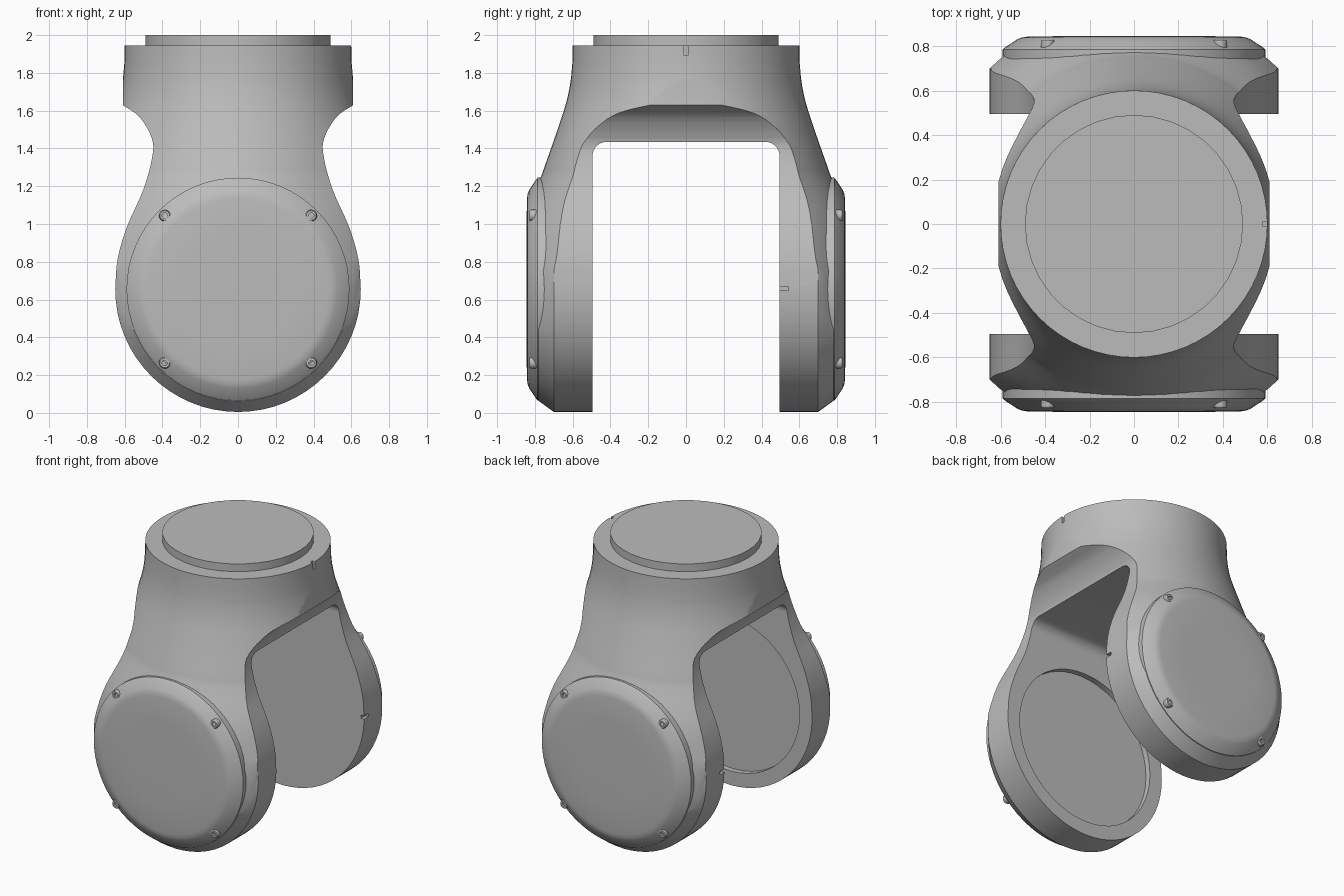
import bpy, bmesh, math
from mathutils import Matrix, Vector

if "Cube" in bpy.data.objects:
    bpy.data.objects.remove(bpy.data.objects["Cube"])

GREY = (0.5, 0.5, 0.5, 1)
mat = bpy.data.materials.new("plain grey")
mat.use_nodes = True
mat.diffuse_color = GREY
mat.node_tree.nodes["Principled BSDF"].inputs["Base Color"].default_value = GREY

HUB_Z, HUB_R = 0.655, 0.65


def make(name, bm):
    bmesh.ops.remove_doubles(bm, verts=bm.verts, dist=1e-5)
    bmesh.ops.recalc_face_normals(bm, faces=bm.faces)
    mesh = bpy.data.meshes.new(name)
    bm.to_mesh(mesh)
    bm.free()
    mesh.materials.append(mat)
    ob = bpy.data.objects.new(name, mesh)
    bpy.context.collection.objects.link(ob)
    return ob


def smooth(ob, angle=30):
    bpy.ops.object.select_all(action='DESELECT')
    ob.select_set(True)
    bpy.context.view_layer.objects.active = ob
    bpy.ops.object.shade_smooth_by_angle(angle=math.radians(angle))


def loft(name, rings):
    """Skin a list of closed rings and cap both ends."""
    bm = bmesh.new()
    loops = [[bm.verts.new(p) for p in ring] for ring in rings]
    n = len(loops[0])
    for a, b in zip(loops, loops[1:]):
        for i in range(n):
            j = (i + 1) % n
            bm.faces.new((a[i], a[j], b[j], b[i]))
    bm.faces.new(loops[0])
    bm.faces.new(loops[-1])
    return make(name, bm)


def lathe(name, profile, n, matrix=Matrix()):
    """Turn (radius, height) points about z, then place with a matrix."""
    angles = [2 * math.pi * i / n for i in range(n)]
    return loft(name, [[matrix @ Vector((r * math.cos(a), r * math.sin(a), h))
                        for a in angles] for r, h in profile])


def facing(side, x=0, z=HUB_Z):
    """Matrix that turns the z axis to point outward along y."""
    return Matrix.Translation((x, 0, z)) @ Matrix.Rotation(-side * math.pi / 2, 4, 'X')


def box(name, lo, hi):
    return loft(name, [[(lo[0], lo[1], z), (hi[0], lo[1], z), (hi[0], hi[1], z),
                        (lo[0], hi[1], z)] for z in (lo[2], hi[2])])


def spline(pts, steps=4):
    """Catmull-Rom curve through 2D points."""
    p = [Vector(q) for q in pts]
    p = [2 * p[0] - p[1]] + p + [2 * p[-1] - p[-2]]
    out = []
    for a, b, c, d in zip(p, p[1:], p[2:], p[3:]):
        for k in range(steps):
            t = k / steps
            out.append(0.5 * (2 * b + (c - a) * t + (2 * a - 5 * b + 4 * c - d) * t * t
                              + (3 * b - a - 3 * c + d) * t ** 3))
    return [tuple(q) for q in out + [p[-2]]]


def boolean(ob, tool, operation):
    mod = ob.modifiers.new("cut", 'BOOLEAN')
    mod.operation, mod.object, mod.solver = operation, tool, 'EXACT'
    bpy.context.view_layer.update()
    graph = bpy.context.evaluated_depsgraph_get()
    mesh = bpy.data.meshes.new_from_object(ob.evaluated_get(graph))
    ob.modifiers.clear()
    ob.data = mesh
    bpy.data.objects.remove(tool)


# Fork body: flared bell turned about z
flare = spline([(0.602, 1.85), (0.612, 1.75), (0.635, 1.64), (0.68, 1.5), (0.745, 1.315),
                (0.775, 1.235), (0.885, 1.0), (0.955, 0.75)])
body = lathe("fork_body", [(0.6, 1.945)] + flare + [(0.955, -0.1)], 64)

# Front outline: collar, scalloped neck, round hub
side = [(0.61, 2.1)] + spline([(0.61, 1.63), (0.52, 1.565), (0.455, 1.45), (0.455, 1.35),
                               (0.502, 1.18), (0.59, 0.98), (0.638, 0.81), (0.65, HUB_Z)])
arc = [(HUB_R * math.cos(a), HUB_Z - HUB_R * math.sin(a))
       for a in (math.pi * i / 32 for i in range(1, 32))]
outline = side + arc + [(-x, z) for x, z in reversed(side)]


def inset(x, z):
    """Draw the hub in toward its centre, fading out up the neck."""
    fade = min(1, max(0, (1.25 - z) / (1.25 - HUB_Z)))
    k = 1 - 0.09 * fade
    return x * k, HUB_Z + (z - HUB_Z) * k


rings = []
for y in (-0.78, -0.7, 0.7, 0.78):
    pts = [inset(*p) for p in outline] if abs(y) > 0.75 else outline
    rings.append([(x, y, z) for x, z in pts])
boolean(body, loft("outline_tool", rings), 'INTERSECT')

# Opening between the arms, with rounded top corners
W, TOP, R = 0.495, 1.435, 0.075
corner = [(W - R + R * math.cos(a), TOP - R + R * math.sin(a))
          for a in (math.pi / 2 * i / 8 for i in range(9))]
arch = [(W, -0.2)] + corner + [(-y, z) for y, z in reversed(corner)] + [(-W, -0.2)]
boolean(body, loft("opening_tool", [[(x, y, z) for y, z in arch] for x in (-1, 1)]), 'DIFFERENCE')

# Shallow bearing recess inside the front arm
boolean(body, lathe("recess_tool", [(0.55, 0.4), (0.55, 0.535)], 48, facing(-1)), 'DIFFERENCE')

# Alignment marks on the back arm and the collar
for s in (-1, 1):
    x0, x1 = sorted((s * 0.625, s * 0.7))
    boolean(body, box("mark_tool", (x0, 0.45, 0.647), (x1, 0.543, 0.67)), 'DIFFERENCE')
boolean(body, box("notch_tool", (0.58, -0.012, 1.895), (0.7, 0.012, 2)), 'DIFFERENCE')
smooth(body)

# Mounting disc on top
smooth(lathe("top_disc", [(0.49, 1.9), (0.49, 2.0)], 36))

# Round covers and their screws on both arms
for s, label in ((-1, "front"), (1, "back")):
    cover = lathe(label + "_cover", [(0.59, 0.72), (0.59, 0.785), (0.575, 0.797), (0.525, 0.83),
                                     (0.505, 0.838), (0.48, 0.842), (0.3, 0.845)], 64, facing(s))
    smooth(cover, 40)
    for x in (-0.388, 0.388):
        for z in (HUB_Z - 0.39, HUB_Z + 0.39):
            screw = lathe(label + "_screw", [(0.031, 0.77), (0.031, 0.82), (0.026, 0.828),
                                             (0.014, 0.828), (0.014, 0.812)], 16, facing(s, x, z))
            smooth(screw)
